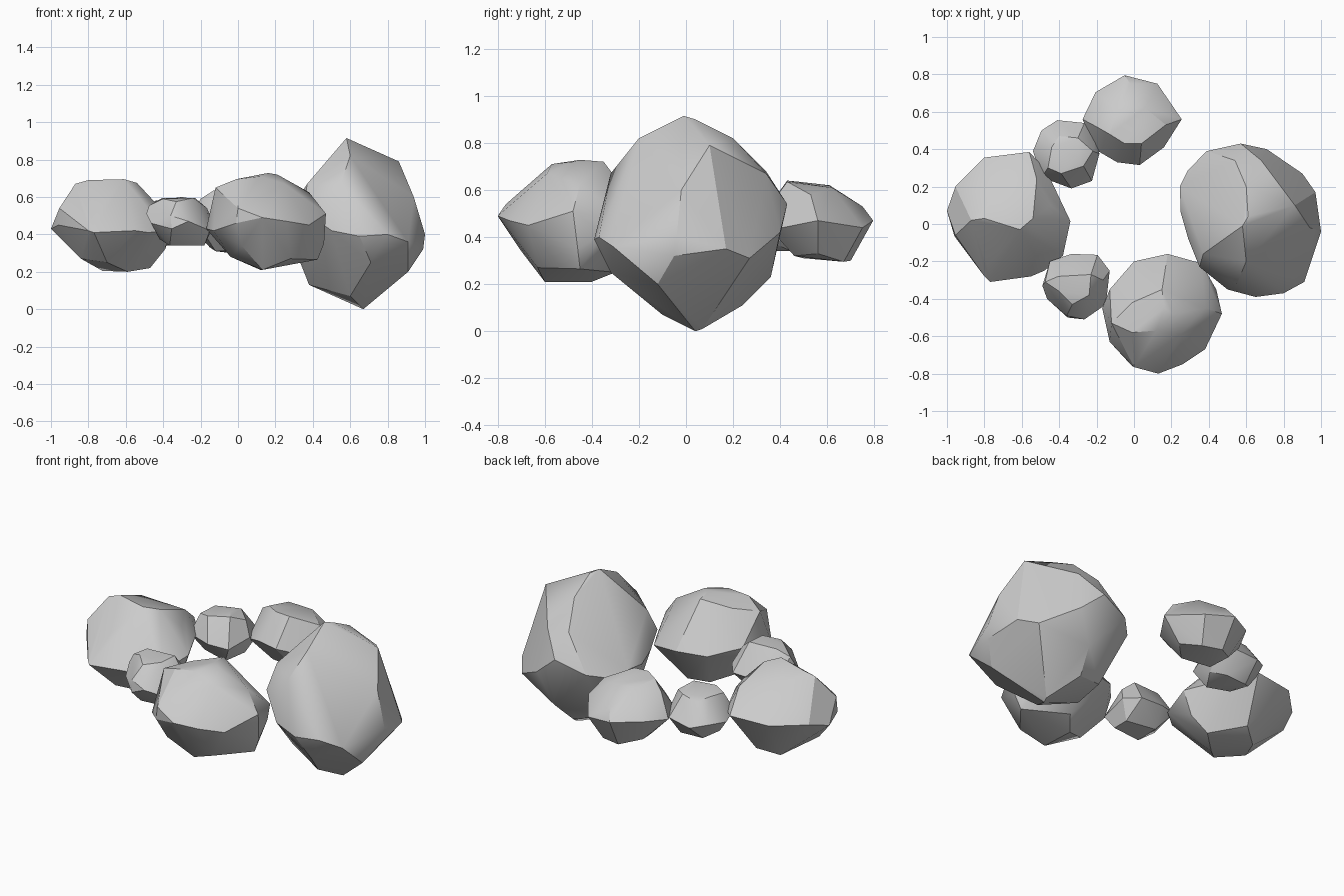
import bpy, bmesh, math


def rock(name, waist, top, bottom):
    """Faceted boulder: convex skin over a waist ring, crown and underside."""
    bm = bmesh.new()
    for p in waist + top + bottom:
        bm.verts.new(p)
    res = bmesh.ops.convex_hull(bm, input=bm.verts[:])
    inside = {v for v in res["geom_interior"] if isinstance(v, bmesh.types.BMVert)}
    bmesh.ops.delete(bm, geom=list(inside), context='VERTS')
    bmesh.ops.recalc_face_normals(bm, faces=bm.faces[:])
    bmesh.ops.dissolve_limit(bm, angle_limit=math.radians(4),
                             verts=bm.verts[:], edges=bm.edges[:])
    me = bpy.data.meshes.new(name)
    bm.to_mesh(me)
    bm.free()
    ob = bpy.data.objects.new(name, me)
    bpy.context.collection.objects.link(ob)
    bpy.ops.object.select_all(action='DESELECT')
    ob.select_set(True)
    bpy.context.view_layer.objects.active = ob
    bpy.ops.object.shade_smooth_by_angle(angle=math.radians(27))


# Tall boulder on the right
rock("large_boulder",
     [(.245, .20, .48), (.29, .29, .45), (.39, .39, .48), (.57, .43, .54), (.71, .40, .42),
      (.90, .27, .31), (.97, .17, .35), (1.0, -.04, .40), (.99, -.05, .32), (.91, -.31, .36),
      (.80, -.37, .40), (.65, -.39, .39), (.50, -.35, .42), (.35, -.23, .53),
      (.29, -.08, .48), (.25, .06, .46)],
     [(.58, -.01, .915), (.61, .04, .90), (.60, .20, .82), (.54, .34, .68), (.68, .34, .67),
      (.86, .10, .79), (.94, -.02, .60), (.60, -.20, .82), (.55, -.32, .67), (.37, -.16, .67)],
     [(.67, .04, 0), (.68, .07, .01), (.38, -.02, .13), (.40, .18, .15), (.58, .24, .11),
      (.62, .36, .23), (.71, -.32, .25), (.91, -.12, .20), (.34, .10, .26), (.60, -.10, .07)])

# Boulder at the front
rock("front_boulder",
     [(-.17, -.45, .43), (-.13, -.63, .42), (-.01, -.76, .46), (0, -.765, .54),
      (.13, -.80, .49), (.26, -.75, .47), (.38, -.67, .45), (.47, -.48, .51),
      (.46, -.46, .35), (.44, -.35, .42), (.36, -.21, .44), (.18, -.16, .47),
      (0, -.20, .47), (-.13, -.35, .50)],
     [(.16, -.45, .728), (.21, -.48, .72), (.15, -.35, .72), (.12, -.57, .71),
      (-.01, -.58, .695), (.25, -.59, .67), (-.12, -.53, .65), (.38, -.45, .625),
      (-.01, -.42, .68)],
     [(.13, -.60, .21), (.12, -.40, .21), (.28, -.63, .27), (.425, -.45, .265),
      (-.04, -.50, .28), (.02, -.70, .34), (.20, -.30, .25)])

# Boulder on the left
rock("left_boulder",
     [(-1, .07, .43), (-.955, .20, .47), (-.80, .355, .48), (-.56, .385, .49),
      (-.47, .29, .47), (-.34, .015, .46), (-.38, -.17, .42), (-.48, -.25, .41),
      (-.55, -.28, .42), (-.77, -.31, .41), (-.80, -.28, .42), (-.785, -.22, .49),
      (-.96, -.065, .45)],
     [(-.955, -.06, .54), (-.87, .02, .67), (-.80, .03, .69), (-.61, -.03, .695),
      (-.54, .03, .675), (-.445, .10, .57), (-.52, .24, .60), (-.75, .15, .66)],
     [(-.39, .02, .32), (-.47, .06, .22), (-.59, -.05, .20), (-.725, .14, .205),
      (-.84, -.06, .27), (-.62, .22, .25), (-.70, -.16, .25)])

# Boulder at the back
rock("back_boulder",
     [(-.275, .56, .46), (-.205, .705, .48), (-.05, .795, .47), (.125, .75, .44),
      (.255, .56, .47), (.16, .41, .44), (.03, .315, .48), (-.09, .33, .49), (-.21, .40, .45)],
     [(-.05, .43, .64), (.04, .43, .635), (-.13, .48, .635), (-.09, .61, .62),
      (.06, .62, .61), (-.20, .52, .59), (-.02, .75, .53), (.17, .53, .58)],
     [(-.04, .70, .30), (.08, .67, .295), (-.12, .50, .31), (.05, .46, .32),
      (.15, .56, .33), (-.15, .62, .33)])

# Small stones bridging the boulders
rock("small_back_stone",
     [(-.54, .39, .45), (-.495, .50, .46), (-.41, .555, .44), (-.265, .54, .46),
      (-.20, .465, .44), (-.185, .375, .47), (-.225, .23, .44), (-.335, .19, .46),
      (-.495, .25, .46)],
     [(-.46, .30, .57), (-.44, .41, .58), (-.40, .47, .56), (-.30, .46, .58),
      (-.30, .36, .60), (-.27, .31, .595), (-.39, .27, .585), (-.22, .39, .56)],
     [(-.42, .44, .34), (-.28, .45, .34), (-.28, .28, .34), (-.43, .30, .36),
      (-.22, .38, .37), (-.49, .38, .38)])

rock("small_front_stone",
     [(-.49, -.33, .51), (-.45, -.20, .45), (-.335, -.16, .44), (-.195, -.165, .44),
      (-.13, -.25, .45), (-.15, -.43, .42), (-.265, -.51, .47), (-.355, -.50, .43),
      (-.36, -.49, .50), (-.465, -.40, .46)],
     [(-.475, -.31, .555), (-.405, -.28, .595), (-.40, -.36, .59), (-.23, -.27, .595),
      (-.24, -.38, .595), (-.165, -.30, .54), (-.33, -.43, .575)],
     [(-.365, -.40, .34), (-.18, -.38, .34), (-.18, -.28, .34), (-.36, -.25, .34),
      (-.42, -.33, .375)])
